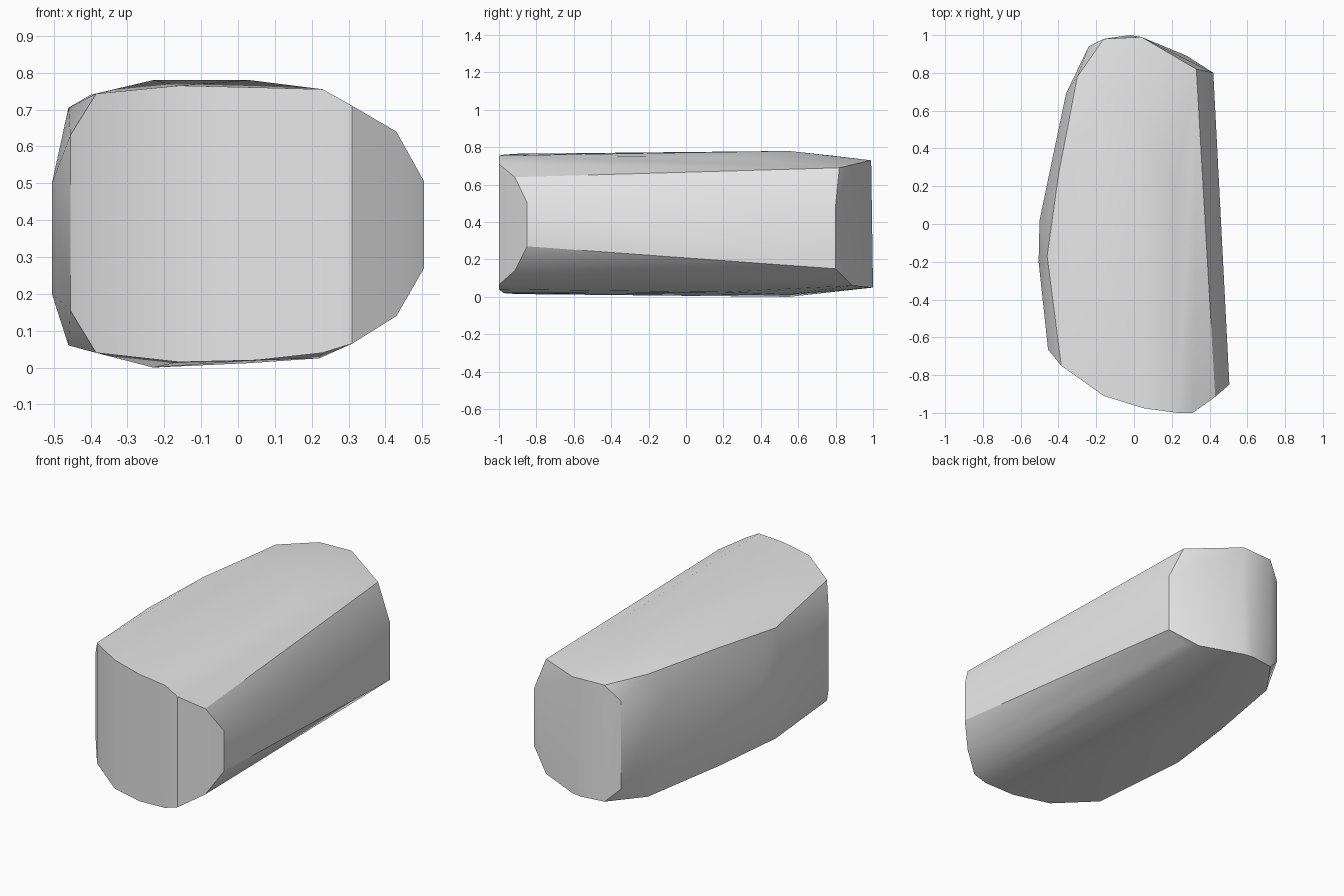
import bpy
import bmesh
from math import radians

default_cube = bpy.data.objects.get("Cube")
if default_cube:
    bpy.data.objects.remove(default_cube, do_unlink=True)


def make_material(name, colour):
    material = bpy.data.materials.new(name)
    material.use_nodes = True
    material.diffuse_color = colour
    shader = material.node_tree.nodes["Principled BSDF"]
    shader.inputs["Base Color"].default_value = colour
    return material


def make_block(name, columns, material):
    """Wrap upright columns (x, y, low z, high z) in a tight convex skin."""
    bm = bmesh.new()
    for x, y, low, high in columns:
        for z in sorted({low, high}):
            bm.verts.new((x, y, z))
    skin = bmesh.ops.convex_hull(bm, input=bm.verts[:], use_existing_faces=False)
    spare = {v for v in skin["geom_interior"] + skin["geom_unused"]
             if isinstance(v, bmesh.types.BMVert)}
    bmesh.ops.delete(bm, geom=list(spare), context="VERTS")
    bmesh.ops.recalc_face_normals(bm, faces=bm.faces[:])

    mesh = bpy.data.meshes.new(name)
    bm.to_mesh(mesh)
    bm.free()
    mesh.materials.append(material)
    block = bpy.data.objects.new(name, mesh)
    bpy.context.collection.objects.link(block)
    return block


# Broad, bowed front end
front_end = [
    (-.455, -.665, .155, .63), (-.385, -.75, .04, .743),
    (-.16, -.91, .015, .765), (.05, -.975, .02, .76),
    (.23, -1, .04, .755), (.31, -1, .065, .71),
    (.43, -.915, .14, .64), (.505, -.85, .27, .505),
]
# Narrower rear end
rear_end = [
    (.42, .8, .15, .49), (.33, .82, .09, .69), (.28, .89, .06, .06),
    (.04, .99, .05, .73), (-.02, 1, .05, .05),
    (-.16, .98, .05, .73), (-.24, .94, .13, .64),
]
# Bulging right flank with its bevelled rim
right_flank = [
    (-.36, .69, .2, .6), (-.5, .02, .2, .5), (-.505, -.2, .2, .5),
    (-.46, -.17, .06, .705), (-.4, .26, .05, .74), (-.3, .78, .04, .755),
]
# Highest and lowest parts of the top and underside
crown_and_belly = [
    (-.23, .55, 0, .78), (.03, .55, .012, .78), (.22, .2, .025, .75),
]

stone_grey = make_material("plain grey", (.8, .8, .8, 1))
block = make_block("rounded_block",
                   front_end + rear_end + right_flank + crown_and_belly,
                   stone_grey)

# Smooth the gentle bends and keep the rims crisp
bpy.ops.object.select_all(action="DESELECT")
block.select_set(True)
bpy.context.view_layer.objects.active = block
bpy.ops.object.shade_smooth_by_angle(angle=radians(30))
